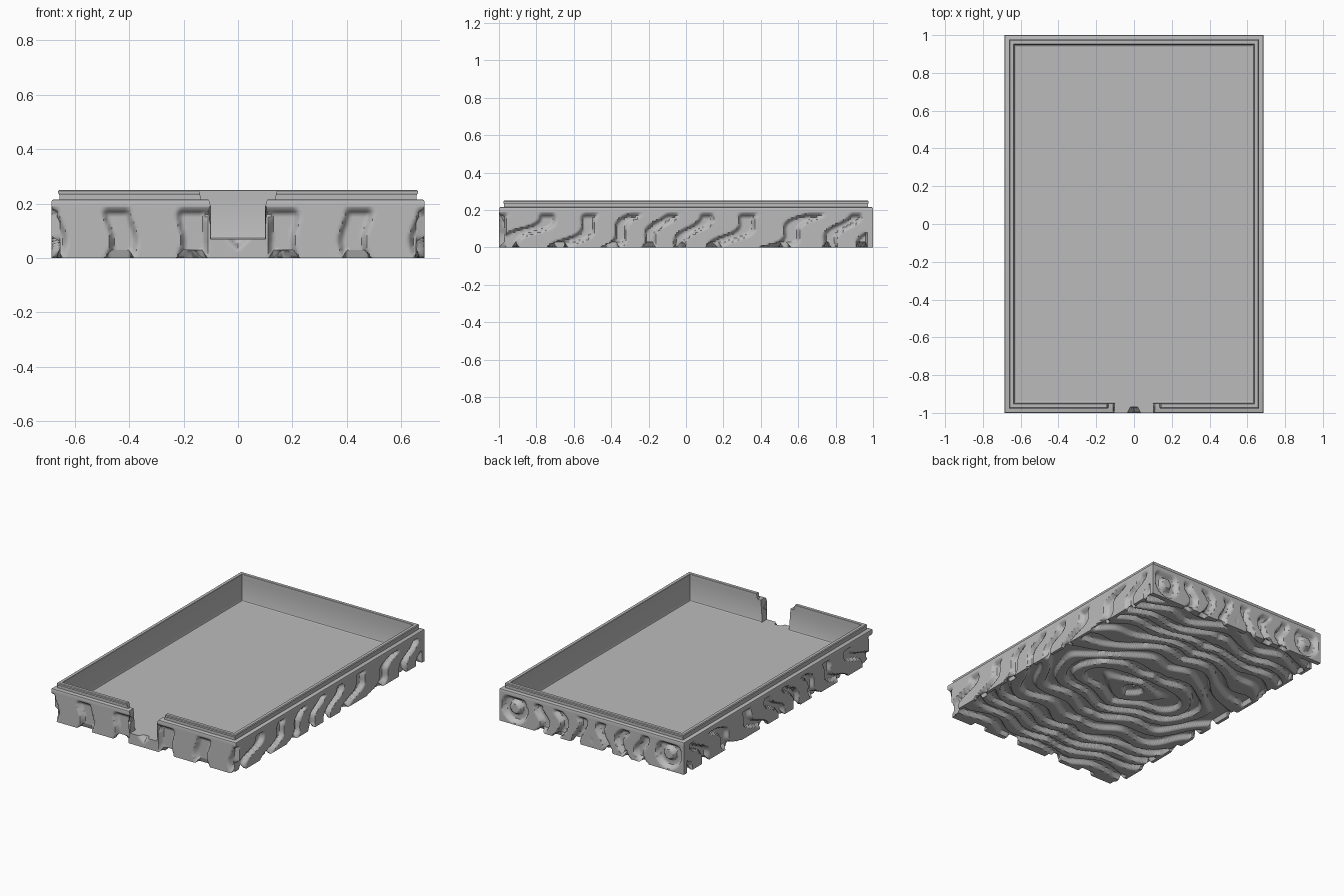
import bpy, bmesh
from math import sin, cos, hypot, pi, radians

cube = bpy.data.objects.get("Cube")
if cube:
    bpy.data.objects.remove(cube)

HX, HY = 0.685, 1.0        # outer half sizes
WALL, FLOOR, TOP = 0.05, 0.07, 0.19
IX, IY = HX - WALL, HY - WALL
DEPTH = 0.03               # carving depth
NOTCH = 0.1

grey = bpy.data.materials.new("stone_grey")
grey.use_nodes = True
grey.diffuse_color = (0.5, 0.5, 0.5, 1)
bsdf = grey.node_tree.nodes["Principled BSDF"]
bsdf.inputs["Base Color"].default_value = (0.5, 0.5, 0.5, 1)
bsdf.inputs["Roughness"].default_value = 0.7


def finish(name, bm, angle):
    mesh = bpy.data.meshes.new(name)
    bm.to_mesh(mesh)
    bm.free()
    mesh.materials.append(grey)
    obj = bpy.data.objects.new(name, mesh)
    bpy.context.collection.objects.link(obj)
    bpy.ops.object.select_all(action="DESELECT")
    obj.select_set(True)
    bpy.context.view_layer.objects.active = obj
    bpy.ops.object.shade_smooth_by_angle(angle=radians(angle))


def step(a, b, v):
    t = max(0.0, min(1.0, (v - a) / (b - a)))
    return t * t * (3 - 2 * t)


# Carved relief: 0 is untouched surface, 1 is the full carving depth
def carving(x, y, z):
    ax = abs(x)
    if y < -0.97:                                   # rings spreading from the notch
        d = hypot(x, z - 0.06)
        cut = step(0.3, 0.7, cos(2 * pi * (d - 0.18) / 0.26 + 0.5 * sin(25 * z)))
        cut *= step(NOTCH, 0.13, ax + step(0.07, 0.03, z) * 0.02)
        cut = max(cut, step(0, 0.01, z - 0.035 - ax))
    elif y > 0.97:                                  # round bosses near the corners
        d = hypot(ax - 0.57, z - 0.11)
        wobble = step(0.08, 0.14, d) * sin(28 * z + 9 * ax)
        cut = step(0.2, 0.7, cos(2 * pi * (d - 0.065) / 0.14 + 1.1 * wobble))
    elif ax > 0.655:                                # slanted strokes on the long sides
        s = cos(2 * pi * (y - 0.9 * z) / 0.23 + 1.5 * sin(5 * y + 1) + 0.9 * sin(30 * z + 7 * y))
        cut = step(0.35, 0.75, s)
    else:                                           # wavy bands underneath
        phase = 2 * pi * hypot(y, 0.6 * x) / 0.115
        phase += 1.5 * sin(14 * ax + 5 * y) + 1.2 * sin(11 * y - 4 * ax)
        cut = step(-0.2, 0.5, sin(phase) + 0.5 * sin(17 * ax) * sin(13 * y))
    return DEPTH * cut * step(0.185, 0.16, z)


# Outer shell: fine grids for four sides and the underside
bm = bmesh.new()
NX, NY, NZ = 136, 200, 19


def patch(origin, u, v, nu, nv):
    grid = [[bm.verts.new([o + a * i / nu + b * j / nv for o, a, b in zip(origin, u, v)])
             for j in range(nv + 1)] for i in range(nu + 1)]
    for i in range(nu):
        for j in range(nv):
            bm.faces.new((grid[i][j], grid[i + 1][j], grid[i + 1][j + 1], grid[i][j + 1]))


up = (0, 0, TOP)
patch((-HX, -HY, 0), (2 * HX, 0, 0), up, NX, NZ)
patch((HX, -HY, 0), (0, 2 * HY, 0), up, NY, NZ)
patch((HX, HY, 0), (-2 * HX, 0, 0), up, NX, NZ)
patch((-HX, HY, 0), (0, -2 * HY, 0), up, NY, NZ)
patch((-HX, -HY, 0), (0, 2 * HY, 0), (2 * HX, 0, 0), NY, NX)
bmesh.ops.remove_doubles(bm, verts=bm.verts, dist=0.0005)

gap = []
for f in bm.faces:
    c = f.calc_center_median()
    if c.y < -HY + 0.001 and abs(c.x) < NOTCH and c.z > FLOOR:
        gap.append(f)
bmesh.ops.delete(bm, geom=gap, context="FACES")

for v in bm.verts:
    d = carving(*v.co)
    v.co.x = max(d - HX, min(HX - d, v.co.x))
    v.co.y = max(d - HY, min(HY - d, v.co.y))
    v.co.z = max(d, v.co.z)
finish("carved_shell", bm, 50)


# Wall parts: a profile of (outward offset, height) swept from notch to notch
def sweep(name, profile, end_x, cap_extra):
    bm = bmesh.new()
    path = [(0, -IY, 0, -1), (IX, -IY, 1, -1), (IX, IY, 1, 1),
            (-IX, IY, -1, 1), (-IX, -IY, -1, -1), (0, -IY, 0, -1)]
    rings = []
    for k, (x, y, mx, my) in enumerate(path):
        side = {0: 1, 5: -1}.get(k, 0)
        rings.append([bm.verts.new((x + o * mx + side * end_x(z), y + o * my, z))
                      for o, z in profile])
    for a, b in zip(rings, rings[1:]):
        for j in range(len(profile) - 1):
            bm.faces.new((a[j], a[j + 1], b[j + 1], b[j]))
    for ring, side in ((rings[0], 1), (rings[-1], -1)):
        extra = [bm.verts.new((side * end_x(z), -IY - o, z)) for o, z in cap_extra]
        cap = ring + extra
        bm.faces.new(cap[::-1] if side > 0 else cap)
    finish(name, bm, 30)


sweep("inner_wall_and_ledge",
      [(-0.01, FLOOR), (-0.003, 0.073), (0, 0.08), (0, 0.215), (0.043, 0.215),
       (0.048, 0.213), (0.05, 0.208), (0.05, TOP)],
      lambda z: NOTCH + 0.01 * step(0.2, 0.216, z), [(0.05, FLOOR)])

sweep("rim_lip",
      [(0, 0.215), (0, 0.248), (0.002, 0.25), (0.021, 0.25), (0.026, 0.246),
       (0.026, 0.238), (0.022, 0.232), (0.022, 0.215)],
      lambda z: 0.135 + 0.25 * (z - 0.215), [])

# Floor with a tongue through the notch and a small nick in its front edge
bm = bmesh.new()
half = [(0.02, -0.97), (0.035, -HY), (NOTCH, -HY), (NOTCH, -IY), (IX, -IY), (IX, IY)]
outline = half + [(-x, y) for x, y in reversed(half)]
bm.faces.new([bm.verts.new((x, y, FLOOR)) for x, y in outline])
finish("tray_floor", bm, 30)
